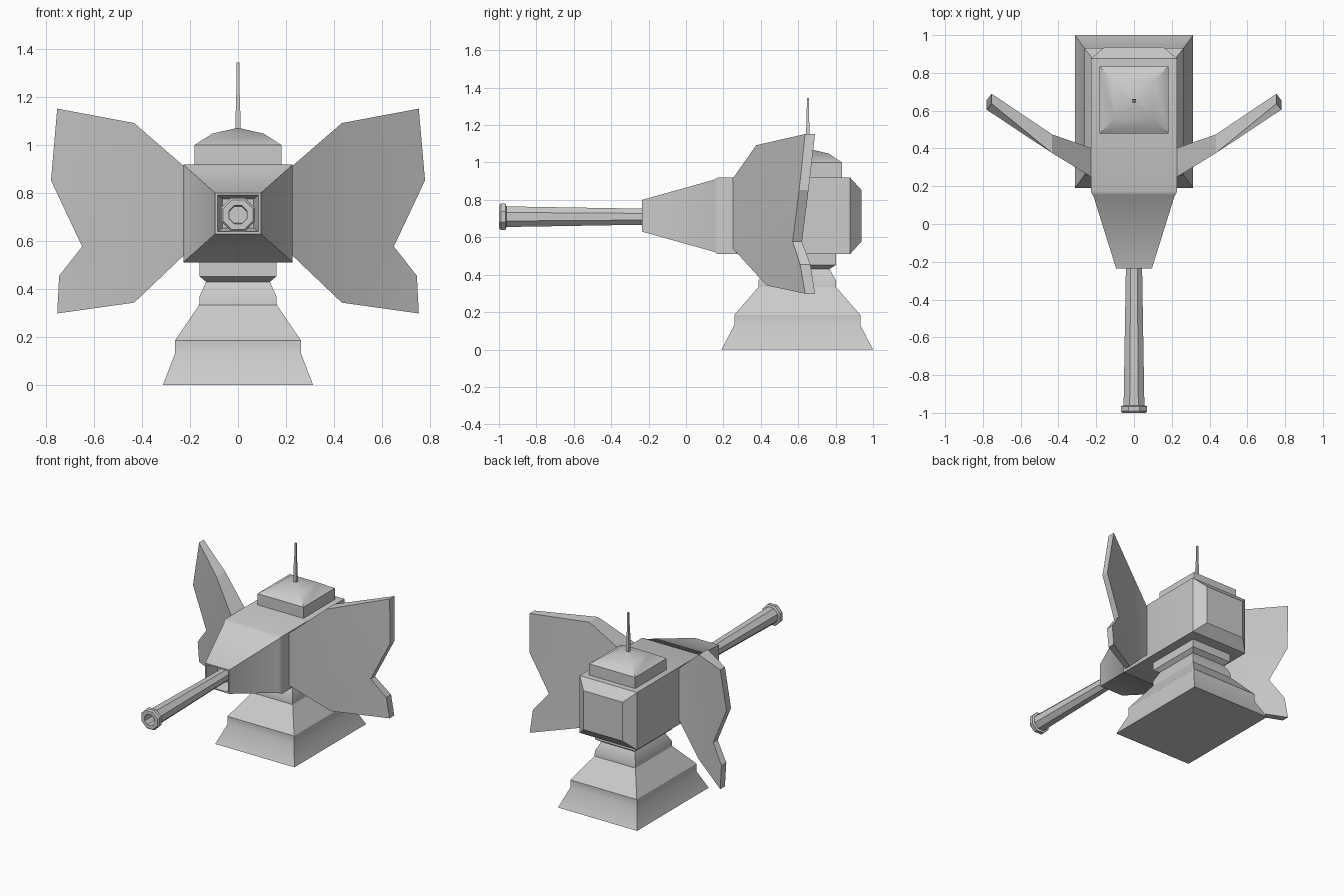
import bpy, bmesh, math

if "Cube" in bpy.data.objects:
    bpy.data.objects.remove(bpy.data.objects["Cube"])


def finish(name, bm, angle=30):
    bmesh.ops.recalc_face_normals(bm, faces=bm.faces)
    me = bpy.data.meshes.new(name)
    bm.to_mesh(me)
    bm.free()
    ob = bpy.data.objects.new(name, me)
    bpy.context.collection.objects.link(ob)
    bpy.ops.object.select_all(action='DESELECT')
    ob.select_set(True)
    bpy.context.view_layer.objects.active = ob
    bpy.ops.object.shade_smooth_by_angle(angle=math.radians(angle))
    return ob


def loft(name, rings, angle=30):
    """Skin a list of point rings and cap both ends."""
    bm = bmesh.new()
    vs = [[bm.verts.new(p) for p in r] for r in rings]
    n = len(vs[0])
    for a, b in zip(vs, vs[1:]):
        for i in range(n):
            j = (i + 1) % n
            bm.faces.new((a[i], a[j], b[j], b[i]))
    bm.faces.new(vs[0])
    bm.faces.new(vs[-1])
    return finish(name, bm, angle)


CORNERS = ((-1, -1), (1, -1), (1, 1), (-1, 1))


def rect_z(z, hx, hy, cy):
    return [(sx * hx, cy + sy * hy, z) for sx, sy in CORNERS]


def rect_y(y, hx, hz, cz=0.715):
    return [(sx * hx, y, cz + sz * hz) for sx, sz in CORNERS]


def circle_y(y, apothem, cz=0.71, n=8):
    r = apothem / math.cos(math.pi / n)
    return [(r * math.cos((i + .5) * math.tau / n), y,
             cz + r * math.sin((i + .5) * math.tau / n)) for i in range(n)]


# pedestal
loft("pedestal", [rect_z(z, hx, hy, 0.595) for z, hx, hy in (
    (0, .313, .405), (.13, .263, .337), (.185, .263, .337), (.333, .162, .208),
    (.37, .16, .206), (.43, .133, .172), (.452, .16, .206), (.53, .16, .206))])

# gun housing with tapered nose, recessed tip and chamfered back
loft("housing", [rect_y(*r) for r in (
    (-.14, .065, .06), (-.235, .085, .076), (-.235, .095, .085),
    (.152, .216, .193), (.158, .222, .199), (.172, .227, .205),
    (.877, .227, .205), (.937, .155, .139))])

# barrel with hollow muzzle
loft("barrel", [circle_y(y, r) for y, r in (
    (-.1, .042), (-.235, .043), (-.96, .055), (-.965, .07), (-.99, .07),
    (-1.0, .062), (-1.0, .038), (-.92, .035))])

# roof hatch
loft("hatch", [rect_z(z, h, h * .975, 0.657) for z, h in (
    (.9, .182), (1.0, .182), (1.048, .107), (1.07, .01))])

# antenna
loft("antenna", [rect_z(z, h, h, 0.652) for z, h in (
    (1.05, .01), (1.2, .009), (1.21, .007), (1.345, .006))])

# armour wings: x, z, front y, back y around the outline
OUTLINE = ((.22, .907, .245, .40), (.433, 1.092, .375, .474),
           (.754, 1.152, .637, .69), (.78, .853, .605, .655),
           (.65, .577, .57, .62), (.746, .455, .61, .665),
           (.754, .298, .637, .69), (.433, .343, .43, .474),
           (.22, .546, .245, .40))
PATCHES = ((0, 1, 7, 8), (1, 2, 3, 4), (4, 5, 6, 7), (1, 4, 7))
bm = bmesh.new()
front = [bm.verts.new((x, yf, z)) for x, z, yf, yb in OUTLINE]
back = [bm.verts.new((x, yb, z)) for x, z, yf, yb in OUTLINE]
for side in (front, back):
    for p in PATCHES:
        bm.faces.new([side[i] for i in p])
for i in range(9):
    j = (i + 1) % 9
    bm.faces.new((front[i], front[j], back[j], back[i]))
wings = finish("wings", bm, 20)
wings.modifiers.new("mirror", 'MIRROR')
